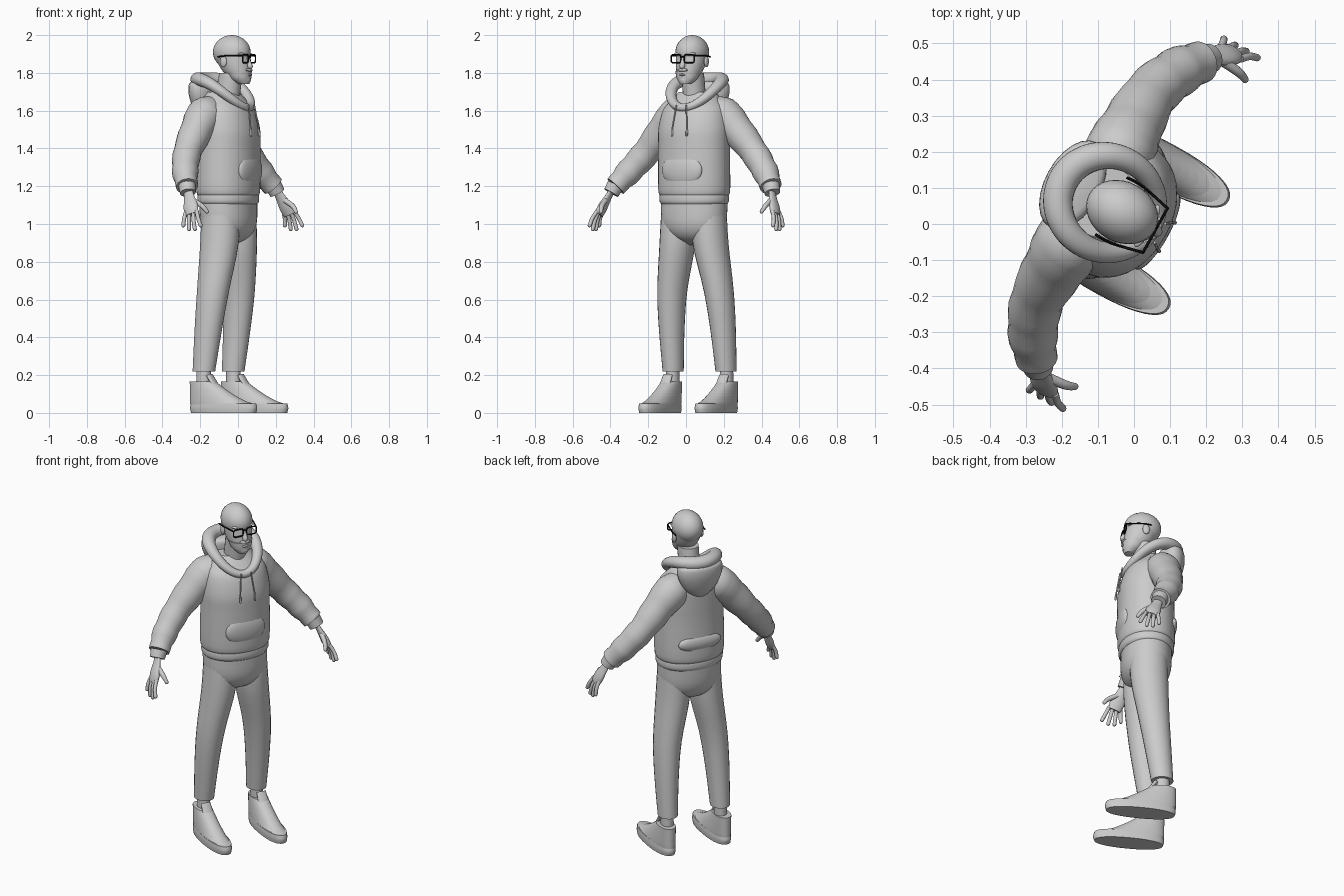
import bpy, bmesh
from math import sin, cos, tau, pi, radians, copysign
from mathutils import Vector, Matrix

cube = bpy.data.objects.get("Cube")
if cube:
    bpy.data.objects.remove(cube, do_unlink=True)

# Parts are described facing -y, and every part is turned to the standing pose
PLACE = Matrix.Rotation(radians(61), 4, 'Z') @ Matrix.Translation((.013, 0, 0))
SIDES = ((1, "left"), (-1, "right"))
SIDEWAYS, FORWARD, UPWARD = Vector((1, 0, 0)), Vector((0, 1, 0)), Vector((0, 0, 1))


def make_material(name, value):
    material = bpy.data.materials.new(name)
    material.use_nodes = True
    colour = (value, value, value, 1)
    material.diffuse_color = colour
    for node in material.node_tree.nodes:
        if node.type == 'BSDF_PRINCIPLED':
            node.inputs["Base Color"].default_value = colour
    return material


GREY = make_material("clay_grey", .6)
BLACK = make_material("frame_black", .004)


def finish(name, bm, material, side):
    """Mirror if needed, place, shade and link one part."""
    bm.transform(PLACE @ Matrix.Diagonal((side, 1, 1, 1)))
    bmesh.ops.recalc_face_normals(bm, faces=bm.faces[:])
    mesh = bpy.data.meshes.new(name)
    bm.to_mesh(mesh)
    bm.free()
    mesh.shade_smooth()
    mesh.set_sharp_from_angle(angle=radians(45))
    mesh.materials.append(material)
    bpy.context.collection.objects.link(bpy.data.objects.new(name, mesh))


def oval(count, power=2):
    """Points of a unit superellipse; a higher power is more square."""
    for step in range(count):
        angle = tau * step / count
        yield [copysign(abs(value) ** (2 / power), value) for value in (cos(angle), sin(angle))]


def spline(keys, closed, steps=4):
    """Smooth curve passing through every key."""
    count = len(keys)

    def pick(index):
        return Vector(keys[index % count] if closed else keys[max(0, min(count - 1, index))])

    rows = []
    for index in range(count if closed else count - 1):
        before, start, end, after = (pick(index + offset) for offset in (-1, 0, 1, 2))
        slope_in, slope_out = (end - before) / 2, (after - start) / 2
        for step in range(steps):
            t = step / steps
            ease = t * t * (3 - 2 * t)
            rows.append(start.lerp(end, ease) + slope_in * t * (1 - t) ** 2 - slope_out * t * t * (1 - t))
    return rows if closed else rows + [pick(count - 1)]


def tube(name, keys, ratio=1, ref=SIDEWAYS, side=1, closed=False, level=False,
         dome=False, folds=0, power=2, sides=24, material=GREY):
    """Sweep an oval through keys of x, y, z and radius; ratio scales its depth."""
    rows = spline([Vector(key) for key in keys], closed)
    points, sizes = [row.xyz for row in rows], [row.w for row in rows]
    total = len(points)
    sizes = [size * (1 + folds * sin(index * 2) * index / total) for index, size in enumerate(sizes)]
    if dome:
        # Round off the far end
        tip, size = points[-1], sizes[-1]
        ahead = (tip - points[-2]).normalized()
        for angle in (pi / 6, pi / 3, pi / 2.1):
            points.append(tip + ahead * size * sin(angle))
            sizes.append(size * cos(angle))
        total = len(points)
    bm = bmesh.new()
    rings = []
    for index, (point, size) in enumerate(zip(points, sizes)):
        after = points[(index + 1) % total] if closed else points[min(total - 1, index + 1)]
        before = points[index - 1] if closed else points[max(0, index - 1)]
        along = UPWARD if level else (after - before).normalized()
        across = (ref - along * ref.dot(along)).normalized()
        depth = along.cross(across) * ratio
        rings.append([bm.verts.new(point + (across * c + depth * s) * size) for c, s in oval(sides, power)])
    pairs = list(zip(rings, rings[1:]))
    if closed:
        pairs.append((rings[-1], rings[0]))
    else:
        bm.faces.new(rings[0])
        bm.faces.new(rings[-1])
    for low, high in pairs:
        for k in range(sides):
            bm.faces.new((low[k - 1], low[k], high[k], high[k - 1]))
    finish(name, bm, material, side)


def upright(name, keys, ratio, x=0, **options):
    """Stack level ovals from keys of y, z and half width."""
    tube(name, [(x, y, z, size) for y, z, size in keys], ratio, level=True, **options)


def ball(name, centre, radii, side=1):
    bm = bmesh.new()
    bmesh.ops.create_uvsphere(bm, u_segments=32, v_segments=16, radius=1)
    bm.transform(Matrix.Translation(centre) @ Matrix.Diagonal((*radii, 1)))
    finish(name, bm, GREY, side)


# Head, neck and beard
upright("neck", [(.08, 1.6, .06), (.05, 1.8, .058)], 1.1)
ball("cranium", (0, .045, 1.91), (.084, .104, .09))
upright("face", [(-.02, 1.76, .04), (.01, 1.8, .064), (.03, 1.85, .077), (.045, 1.9, .083)], 1.15)
upright("beard", [(-.03, 1.74, .028), (-.01, 1.77, .056), (0, 1.81, .068)], .98)
ball("moustache", (0, -.06, 1.815), (.03, .014, .009))
ball("lower_lip", (0, -.064, 1.79), (.017, .01, .006))
tube("nose", [(0, -.05, 1.88, .008), (0, -.066, 1.835, .015)], dome=True)
for side, word in SIDES:
    ball(word + "_ear", (.083, .05, 1.86), (.01, .02, .03), side)
    ball(word + "_brow", (.036, -.034, 1.9), (.03, .014, .009), side)

# Glasses: squared rims, temples and a bridge
wire = .004
for side, word in SIDES:
    rim = [(.04 + .03 * c, -.06, 1.875 + .022 * s, wire) for c, s in oval(16, 4)]
    tube(word + "_rim", rim, ref=FORWARD, side=side, closed=True, sides=8, material=BLACK)
    tube(word + "_temple", [(.07, -.06, 1.89, wire), (.09, .03, 1.89, wire), (.09, .08, 1.885, wire)],
         side=side, sides=8, material=BLACK)
tube("glasses_bridge", [(-.012, -.06, 1.885, wire), (.012, -.06, 1.885, wire)],
     ref=FORWARD, sides=8, material=BLACK)

# Hoodie body, ribbed hem, pocket and a fold across the back
upright("hoodie_body", [(.066, 1.15, .187), (.066, 1.19, .198), (.064, 1.4, .197), (.066, 1.5, .197),
                        (.08, 1.6, .18), (.09, 1.65, .145), (.1, 1.7, .1)], .79, power=2.1, sides=40)
upright("hoodie_hem", [(.066, 1.105, .18), (.066, 1.12, .19), (.066, 1.15, .19), (.066, 1.17, .18)],
        .79, power=2.1, sides=40)
ball("front_pocket", (0, -.065, 1.285), (.12, .034, .09))
ball("back_fold", (0, .2, 1.27), (.13, .03, .05))

# Hood: a tilted collar dipping at the front, and the pouch hanging behind
collar = []
for step in range(16):
    turn = tau * step / 16
    back = cos(turn)
    collar.append((.133 * sin(turn), .09 + .14 * back, 1.735 + .075 * back - .045 * back * back,
                   .03 + .008 * back))
tube("hood_collar", collar, 1.1, UPWARD, closed=True)
upright("hood_pouch", [(.2, 1.54, .02), (.2, 1.6, .09), (.2, 1.68, .13), (.2, 1.74, .13), (.2, 1.755, .1)], .58)

for side, word in SIDES:
    # Drawstring and its tip
    tube(word + "_drawstring", [(.03, -.075, 1.63, wire), (.045, -.095, 1.5, wire)], side=side, sides=8)
    tube(word + "_drawstring_tip", [(.045, -.095, 1.5, .006), (.045, -.097, 1.47, .006)],
         side=side, sides=8, dome=True)

    # Sleeve gathered into a cuff
    tube(word + "_sleeve", [(.08, .11, 1.6, .08), (.14, .13, 1.575, .098), (.2, .134, 1.52, .09),
                            (.32, .134, 1.385, .075), (.41, .1, 1.28, .069), (.47, .055, 1.2, .056)],
         ref=FORWARD, side=side, folds=.06)
    tube(word + "_cuff", [(.47, .055, 1.205, .046), (.488, .04, 1.165, .042)], ref=FORWARD, side=side)

    # Hand with four fanned fingers and a thumb
    tube(word + "_palm", [(.48, .046, 1.19, .026), (.495, .03, 1.15, .028), (.52, .005, 1.09, .041),
                          (.534, -.01, 1.05, .036)], .5, FORWARD, side)
    for index, label in enumerate(("index", "middle", "ring", "little")):
        spread = index - 1.5
        base = Vector((.53, .021 * spread - .005, 1.07))
        tip = Vector((.555, .035 * spread - .022, .97 + .01 * spread ** 2))
        middle = base.lerp(tip, .5) + SIDEWAYS * .006
        tube(f"{word}_{label}_finger", [(*point, .0105) for point in (base, middle, tip)],
             ref=FORWARD, side=side, sides=12, dome=True)
    tube(word + "_thumb", [(.5, 0, 1.125, .014), (.495, -.05, 1.095, .013), (.486, -.075, 1.065, .01)],
         side=side, sides=12, dome=True)

    # Tapered trouser leg
    tube(word + "_trouser_leg", [(.16, .125, .22, .054), (.155, .1, .45, .066), (.14, .08, .65, .077),
                                 (.1, .064, .9, .092), (.09, .064, 1.1, .09)],
         1.14, side=side, level=True)

    # Ankle, flat sole, and a shoe upper whose front slides back as it rises
    heel, foot = .2, .17
    upright(word + "_ankle", [(.125, .1, .036), (.125, .24, .034)], 1.15, foot - .007, side=side)
    upright(word + "_sole", [(0, 0, .06), (0, .025, .062), (0, .05, .06)], 3.2, foot,
            side=side, power=2.3, sides=40)
    layers = []
    for step in range(9):
        rise = step / 8
        toe = .24 * rise ** .7 - .19
        layers.append(((heel + toe) / 2, .045 + .12 * rise, (heel - toe) / 2))
    bands = list(zip(layers, layers[1:]))
    for number, (low, high) in enumerate(bands):
        # Each band keeps the sole's width while its length shortens
        width = [.06 - .015 * (number + end) / len(bands) for end in (0, 1)]
        bm = bmesh.new()
        rings = [[bm.verts.new((foot + w * c, y + length * s, z)) for c, s in oval(32, 2.2)]
                 for w, (y, z, length) in zip(width, (low, high))]
        for k in range(32):
            bm.faces.new((rings[0][k - 1], rings[0][k], rings[1][k], rings[1][k - 1]))
        if high is layers[-1]:
            bm.faces.new(rings[1])
        finish(f"{word}_shoe_band_{number}", bm, GREY, side)
    tube(word + "_shoe_tongue", [(foot, .04, .13, .032), (foot, .085, .2, .028)], .45, side=side)

# Trouser seat joining the legs under the hem
upright("trouser_seat", [(.064, .89, .04), (.064, .93, .13), (.064, 1, .177), (.066, 1.12, .184)],
        .76, power=2.1, sides=40)
